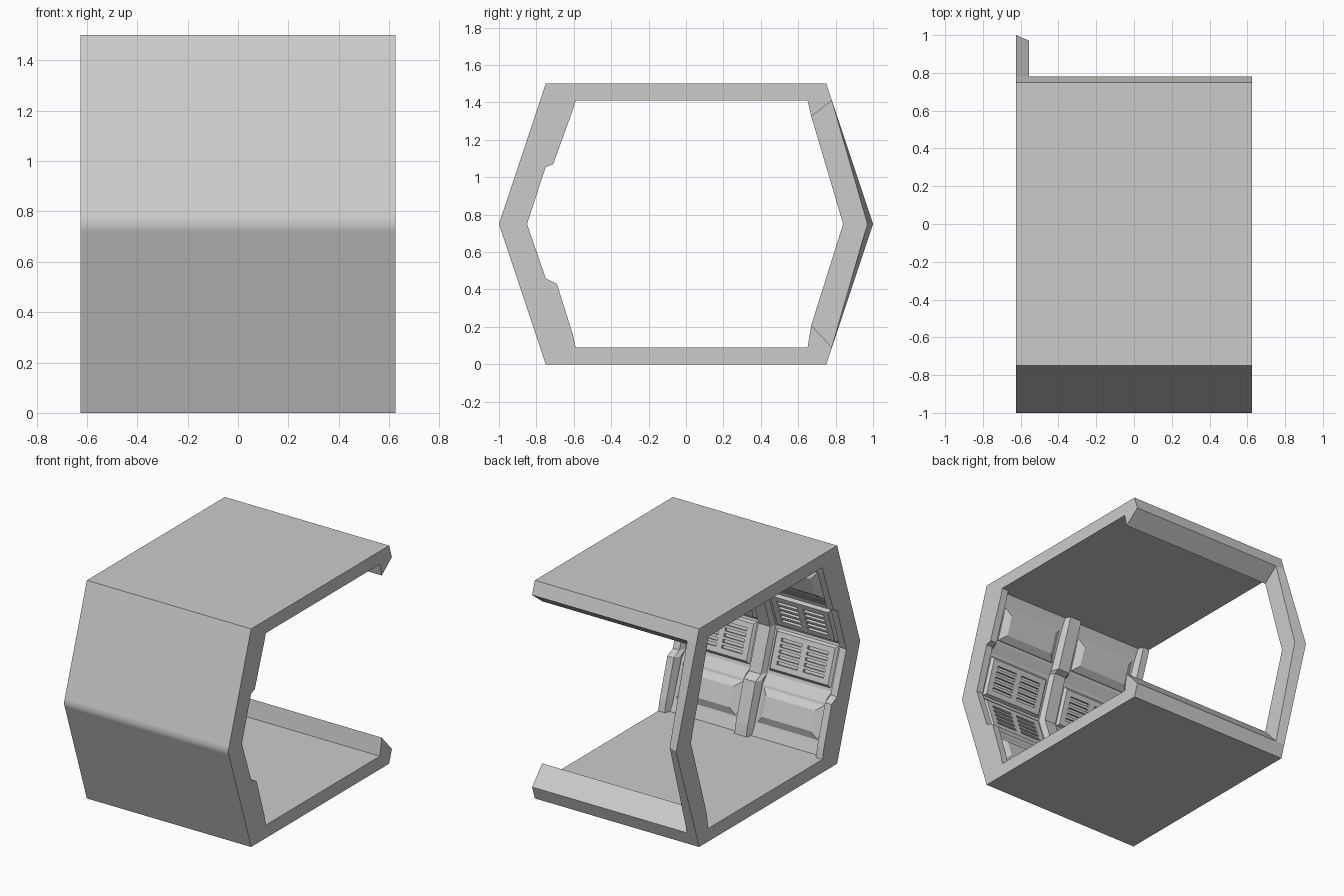
import bpy, bmesh
from mathutils import Vector

if "Cube" in bpy.data.objects:
    bpy.data.objects.remove(bpy.data.objects["Cube"])

H = 1.5


def make(name, verts, faces):
    me = bpy.data.meshes.new(name)
    me.from_pydata(verts, [], faces)
    bm = bmesh.new()
    bm.from_mesh(me)
    bmesh.ops.recalc_face_normals(bm, faces=bm.faces)
    bm.to_mesh(me)
    bm.free()
    ob = bpy.data.objects.new(name, me)
    bpy.context.collection.objects.link(ob)
    return ob


def loft(name, sections):
    """Closed solid through rings of equal point count."""
    n = len(sections[0])
    verts = [p for s in sections for p in s]
    faces = [list(range(n)), list(range(len(verts) - n, len(verts)))]
    for k in range(len(sections) - 1):
        for i in range(n):
            j = (i + 1) % n
            faces.append([k * n + i, k * n + j, (k + 1) * n + j, (k + 1) * n + i])
    return make(name, verts, faces)


def ring(x, prof):
    return [(x, y, z) for y, z in prof]


# Wall, floor and roof as one open profile with back lips
recess = [(-.625, .09), (-.655, .16), (-.74, .40), (-.79, .46), (-.89, .75),
          (-.79, 1.04), (-.75, 1.10), (-.655, 1.34), (-.625, 1.41)]
outer = [(.65, 1.41), (.67, 1.325), (.78, 1.41), (.75, H), (-.75, H), (-.99, .78), (-1, .75),
         (-.99, .72), (-.75, 0), (.75, 0), (.78, .09), (.67, .21), (.65, .09)]
shell = loft("corridor_shell", [ring(-.625, recess + outer), ring(.625, recess + outer)])
for p in shell.data.polygons:
    p.use_smooth = p.normal.y < -.5

# Back frame at the left end, outer side tapering towards the opening
loft("back_frame", [
    ring(-.625, [(.78, .09), (1, .75), (.78, 1.41), (.67, 1.325), (.84, .75), (.67, .21)]),
    ring(-.555, [(.78, .09), (.97, .75), (.78, 1.41), (.67, 1.325), (.84, .75), (.67, .21)])])

# Wall ribs: one in the middle, one flush with each end
rib_in = [(-.59, .09), (-.605, .16), (-.69, .43), (-.75, .46), (-.85, .75),
          (-.75, 1.055), (-.71, 1.07), (-.605, 1.36), (-.59, 1.41)]
rib_back = [(-.72, 1.45), (-.94, .75), (-.72, .05)]
full = rib_in + rib_back
low = [(y - .045, z) for y, z in rib_in] + rib_back
loft("middle_rib", [ring(-.065, low), ring(-.045, full), ring(.045, full), ring(.065, low)])
for s, side in ((-1, "left"), (1, "right")):
    loft(side + "_end_rib", [ring(s * .625, full), ring(s * .575, full), ring(s * .555, low)])


def plate(name, a, b, xc, hw, inset, height, sink=.02):
    """Raised plate with sloped edges lying on the wall line a-b."""
    a, b = Vector((0, *a)), Vector((0, *b))
    t = (b - a).normalized()
    n = Vector((0, -t.z, t.y))
    if n.y < 0:
        n = -n

    def quad(w, e, h):
        return [tuple(p + n * h + Vector((xc + sx * w, 0, 0)))
                for p, sx in ((a + t * e, -1), (a + t * e, 1), (b - t * e, 1), (b - t * e, -1))]
    ob = loft(name, [quad(hw, 0, -sink), quad(hw, 0, 0), quad(hw - inset, inset, height)])
    return ob, (a + b) / 2, t, n


def slots(name, xc, mid, t, n, height):
    """Cutter with two columns of five vent slots."""
    verts, faces = [], []
    for cx in (-.1, .1):
        for r in range(-2, 3):
            o = len(verts)
            for h in (height - .018, height + .02):
                for sx, st in ((-1, -1), (1, -1), (1, 1), (-1, 1)):
                    verts.append(tuple(mid + t * (r * .037 + st * .010) + n * h
                                       + Vector((xc + cx + sx * .078, 0, 0))))
            faces += [[o + i for i in f] for f in ((0, 1, 2, 3), (4, 5, 6, 7), (0, 1, 5, 4),
                                                   (1, 2, 6, 5), (2, 3, 7, 6), (3, 0, 4, 7))]
    return make(name, verts, faces)


# Vented panels and padded panels in both bays, lower and upper
for xc, bay in ((-.31, "left"), (.31, "right")):
    for up, level in ((False, "lower"), (True, "upper")):
        def f(y, z):
            return (y, H - z if up else z)
        tag = bay + "_" + level
        vent, mid, t, n = plate(tag + "_vent_panel", f(-.797, .48), f(-.885, .735), xc, .235, .015, .018)
        cut = slots(tag + "_slot_cutter", xc, mid, t, n, .018)
        cut.hide_render = True
        cut.hide_set(True)
        mod = vent.modifiers.new("slots", 'BOOLEAN')
        mod.object = cut
        mod.operation = 'DIFFERENCE'
        mod.solver = 'EXACT'
        plate(tag + "_pad", f(-.66, .175), f(-.735, .385), xc, .23, .045, .028)
